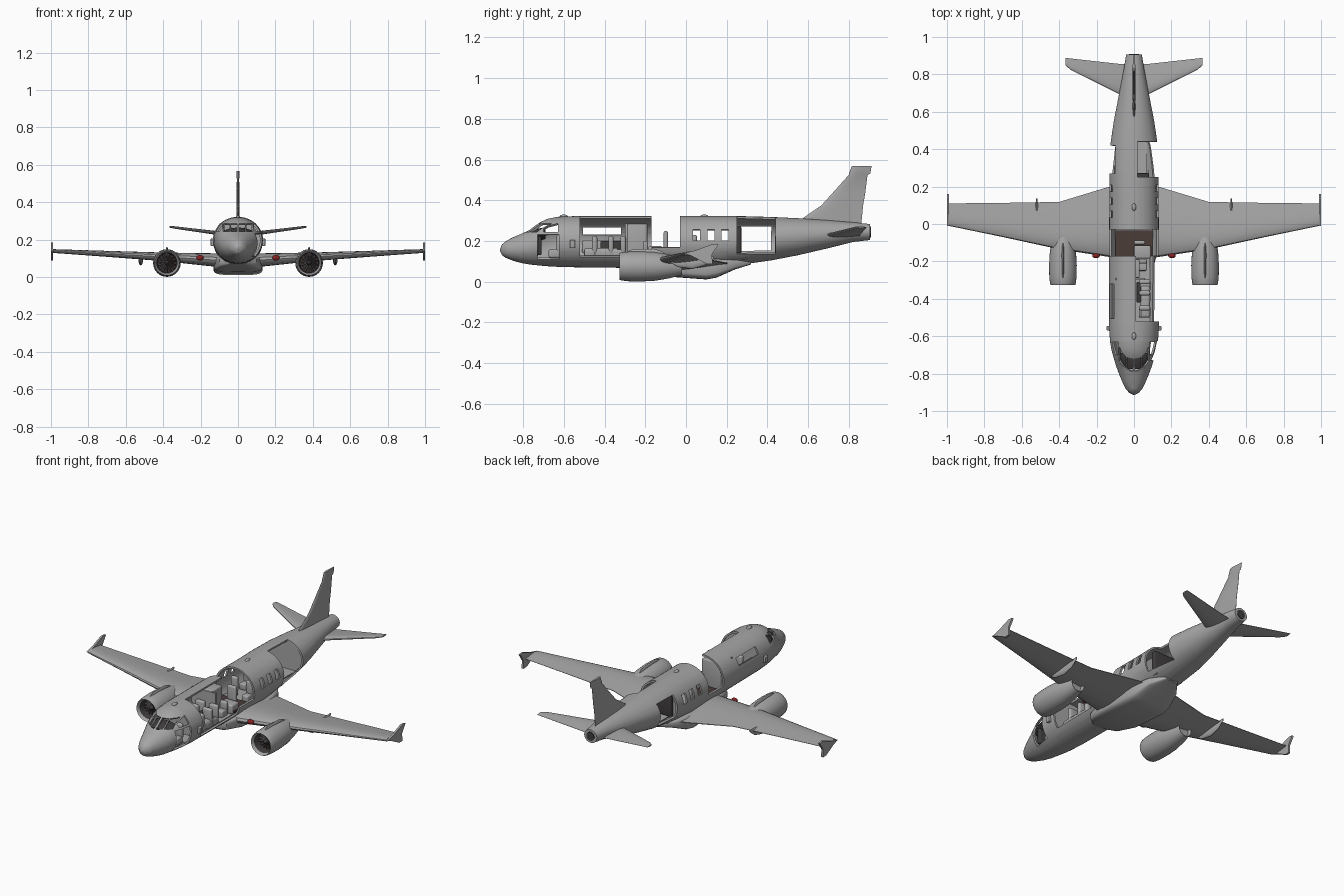
import bpy, bmesh, math
from mathutils import Matrix, Vector

if "Cube" in bpy.data.objects:
    bpy.data.objects.remove(bpy.data.objects["Cube"])

def mat(name, r, g, b):
    m = bpy.data.materials.new(name)
    m.diffuse_color = (r, g, b, 1)
    m.use_nodes = True
    m.node_tree.nodes["Principled BSDF"].inputs["Base Color"].default_value = m.diffuse_color
    return m

GREY = mat("hull_grey", 0.38, 0.38, 0.38)
DARK = mat("engine_dark", 0.05, 0.045, 0.045)
BROWN = mat("cabin_brown", 0.07, 0.045, 0.04)
RED = mat("light_red", 0.25, 0.015, 0.015)

def finish(bm, name, m, angle=35, normals=True):
    if normals:
        bmesh.ops.recalc_face_normals(bm, faces=bm.faces[:])
    me = bpy.data.meshes.new(name)
    bm.to_mesh(me)
    bm.free()
    me.materials.append(m)
    for p in me.polygons:
        p.use_smooth = True
    me.set_sharp_from_angle(angle=math.radians(angle))
    ob = bpy.data.objects.new(name, me)
    bpy.context.collection.objects.link(ob)
    return ob

def bridge(bm, rings):
    """Skin a list of point rings and cap both ends."""
    vs = [[bm.verts.new(p) for p in r] for r in rings]
    n = len(vs[0])
    for a, b in zip(vs, vs[1:]):
        for i in range(n):
            bm.faces.new((a[i], a[(i + 1) % n], b[(i + 1) % n], b[i]))
    bm.faces.new(vs[0])
    bm.faces.new(vs[-1])

def body(sections, cx=0, n=32, power=1.0):
    """Loft along y from (y, half width, top z, bottom z)."""
    bm = bmesh.new()
    rings = []
    for y, w, zt, zb in sections:
        ring = []
        for i in range(n):
            a = 2 * math.pi * i / n
            c, s = math.cos(a), math.sin(a)
            ring.append((cx + w * math.copysign(abs(c) ** power, c), y,
                         (zt + zb) / 2 + (zt - zb) / 2 * math.copysign(abs(s) ** power, s)))
        rings.append(ring)
    bridge(bm, rings)
    return bm

FOIL = [(0, 0), (.02, .4), (.08, .72), (.2, .95), (.35, 1), (.6, .7), (.85, .28), (1, .06)]

def foil(name, sections, vertical=False, side=1):
    """Loft a wing from (span, leading y, trailing y, offset, thickness)."""
    loop = FOIL + [(t, -h) for t, h in FOIL[:0:-1]]
    rings = []
    for s, le, te, off, th in sections:
        pts = [(le + t * (te - le), off + h * th / 2) for t, h in loop]
        rings.append([(h, y, s) if vertical else (s * side, y, h) for y, h in pts])
    bm = bmesh.new()
    bridge(bm, rings)
    return finish(bm, name, GREY)

def box(name, x0, x1, y0, y1, z0, z1, m=GREY, bevel=0.0):
    bm = bmesh.new()
    bmesh.ops.create_cube(bm, size=1)
    for v in bm.verts:
        v.co = Vector(((x0 + x1) / 2 + v.co.x * (x1 - x0), (y0 + y1) / 2 + v.co.y * (y1 - y0),
                       (z0 + z1) / 2 + v.co.z * (z1 - z0)))
    if bevel:
        bmesh.ops.bevel(bm, geom=bm.edges[:], offset=bevel, segments=3, affect='EDGES', profile=0.5)
    return finish(bm, name, m)

def ball(name, c, r, m=GREY):
    bm = bmesh.new()
    bmesh.ops.create_uvsphere(bm, u_segments=16, v_segments=10, radius=1,
                              matrix=Matrix.Translation(c) @ Matrix.Diagonal((*r, 1)))
    return finish(bm, name, m)

def cut(bm, x0, x1, y0, y1, z0, z1):
    """Open a box shaped hole in a skin."""
    lo, hi = (x0, y0, z0), (x1, y1, z1)
    for ax in range(3):
        for v in (lo[ax], hi[ax]):
            if abs(v) < 0.95:
                co, no = [0, 0, 0], [0, 0, 0]
                co[ax], no[ax] = v, 1
                bmesh.ops.bisect_plane(bm, geom=bm.verts[:] + bm.edges[:] + bm.faces[:],
                                       plane_co=co, plane_no=no, dist=1e-5)
    dead = [f for f in bm.faces
            if all(lo[i] < f.calc_center_median()[i] < hi[i] for i in range(3))]
    bmesh.ops.delete(bm, geom=dead, context='FACES')

# Fuselage skin
bm = body([(-.913, .005, .162, .150), (-.904, .024, .183, .130), (-.885, .042, .200, .117),
           (-.85, .060, .218, .103), (-.81, .077, .235, .092), (-.77, .092, .253, .085),
           (-.745, .100, .272, .082), (-.715, .109, .293, .079), (-.68, .119, .309, .076),
           (-.63, .128, .319, .073), (-.55, .134, .322, .071), (-.3, .134, .322, .068),
           (.1, .132, .322, .06), (.28, .132, .322, .085), (.42, .127, .318, .105),
           (.55, .108, .312, .13), (.7, .079, .302, .165), (.82, .056, .292, .195),
           (.905, .042, .283, .205)], n=48)
bmesh.ops.recalc_face_normals(bm, faces=bm.faces[:])
cut(bm, .012, 1, -.52, -.17, .122, 1)         # open cabin side
cut(bm, -1, 1, -.17, -.03, .168, 1)           # missing middle section
cut(bm, .02, 1, .25, .44, .135, 1)            # rear cargo opening
cut(bm, -1, -.05, .27, .42, .145, .278)       # rear left door
cut(bm, .05, 1, -.73, -.625, .11, .232)       # crew door
cut(bm, -1, -.05, -.505, -.32, .232, .272)    # long left window
for y in (.035, .105, .175):                  # cabin windows
    cut(bm, -1, 1, y, y + .034, .202, .256)
for s in (1, -1):                             # cockpit panes
    for a, b, y0, y1 in ((.006, .04, -.8, -.66), (.046, .08, -.8, -.66), (.086, 1, -.7, -.63)):
        cut(bm, min(a * s, b * s), max(a * s, b * s), y0, y1, .244, .287)
fus = finish(bm, "fuselage", GREY, normals=False)
sol = fus.modifiers.new("shell", 'SOLIDIFY')
sol.thickness, sol.offset = 0.011, -1
bpy.context.view_layer.objects.active = fus
bpy.ops.object.modifier_apply(modifier="shell")
for p in fus.data.polygons:
    p.use_smooth = True
fus.data.set_sharp_from_angle(angle=math.radians(35))

# Belly fairing
finish(body([(-.30, .04, .10, .07), (-.25, .10, .11, .05), (-.13, .130, .115, .028),
             (.1, .132, .115, .011), (.15, .126, .115, .02), (.24, .10, .11, .06),
             (.32, .04, .105, .085)], power=.42), "belly_fairing", GREY)

# Fin and tail exhaust
foil("fin", [(.27, .52, .86, 0, .016), (.32, .585, .865, 0, .016), (.375, .665, .87, 0, .016),
             (.43, .715, .88, 0, .015), (.525, .80, .892, 0, .013), (.53, .80, .905, 0, .016),
             (.568, .815, .912, 0, .014)], vertical=True)
finish(body([(.90, .026, .27, .218), (.908, .026, .27, .218)]), "tail_exhaust", DARK)

for s in (1, -1):
    # Wing, winglet and tailplane
    foil("wing", [(.05, -.19, .215, .088, .078), (.14, -.175, .197, .092, .07),
                  (.40, -.135, .118, .108, .046), (.7, -.07, .113, .124, .032),
                  (.99, -.01, .11, .139, .02)], side=s)
    bm = bmesh.new()
    outline = [(-.01, .14), (.05, .155), (.13, .185), (.16, .182), (.128, .135),
               (.13, .088), (.10, .088), (.03, .125)]
    bridge(bm, [[(s * x, y, z) for y, z in outline] for x in (.988, 1.0)])
    finish(bm, "winglet", GREY)
    foil("tailplane", [(.02, .655, .855, .222, .026), (.07, .69, .855, .23, .022),
                       (.34, .825, .885, .265, .013), (.366, .848, .888, .268, .008)], side=s)

    # Engine: cowl with hollow dark intake, fan, spinner, pylon
    cx, cz = s * .38, .075
    prof = [(-.255, .05), (-.31, .056), (-.324, .061), (-.327, .065), (-.318, .069), (-.28, .073),
            (-.22, .074), (-.15, .07), (-.08, .058), (-.02, .042), (-.04, .036)]
    cowl = finish(body([(y, r, cz + r, cz - r) for y, r in prof], cx), "engine_cowl", GREY)
    cowl.data.materials.append(DARK)
    for p in cowl.data.polygons:
        if p.center.y < -.24 and math.hypot(p.center.x - cx, p.center.z - cz) < .057:
            p.material_index = 1
    finish(body([(-.262, .051, cz + .051, cz - .051), (-.25, .051, cz + .051, cz - .051)], cx),
           "fan_disc", BROWN)
    bm = bmesh.new()
    for k in range(14):
        m = (Matrix.Translation((cx, -.27, cz)) @ Matrix.Rotation(k * math.tau / 14, 4, 'Y')
             @ Matrix.Translation((0, 0, .029)) @ Matrix.Rotation(.7, 4, 'Z')
             @ Matrix.Diagonal((.012, .002, .042, 1)))
        bmesh.ops.create_cube(bm, size=1, matrix=m)
    finish(bm, "fan_blades", DARK)
    finish(body([(y, r, cz + r, cz - r) for y, r in ((-.30, .002), (-.29, .009), (-.26, .016))],
                cx, 16), "spinner", DARK)
    finish(body([(-.29, .003, .148, .12), (-.26, .007, .160, .10), (-.16, .008, .162, .09),
                 (-.12, .006, .15, .09), (-.09, .003, .13, .09)], cx, 16), "engine_pylon", GREY)

    # Flap track fairing, wing light, nose probe
    finish(body([(-.08, .002, .10, .095), (-.04, .009, .11, .072), (.03, .012, .118, .062),
                 (.09, .009, .125, .078), (.135, .003, .125, .112)], s * .52, 16),
           "flap_fairing", GREY)
    ball("wing_light", (s * .203, -.17, .103), (.02, .013, .015), RED)
    box("side_probe", *sorted((s * .12, s * .146)), -.57, -.545, .165, .205, GREY, .004)

# Roof antennas
for y in (-.6, .09):
    ball("roof_antenna", (0, y, .321), (.012, .02, .009))

# Cabin floors, bulkheads and cockpit panel
box("cockpit_floor", -.07, .07, -.72, -.62, .112, .12)
box("cabin_floor", -.086, .086, -.62, .30, .112, .12)
box("rear_floor", -.07, .07, .25, .45, .132, .138)
box("gap_floor", -.10, .10, -.17, -.035, .128, .14, BROWN)

def bulkhead(name, y, w, top, bottom, m=GREY):
    finish(body([(y, w, top, bottom), (y + .008, w, top, bottom)]), name, m)

bulkhead("front_bulkhead", -.535, .125, .312, .08)
bulkhead("rear_bulkhead", .236, .123, .25, .09)
bulkhead("tail_bulkhead", .445, .114, .305, .118)
box("rear_locker", -.09, .08, .247, .272, .14, .27, DARK, .005)
box("cabin_partition", -.10, .06, -.30, -.288, .12, .285)
box("galley_cabinet", -.095, .03, -.288, -.19, .12, .285, GREY, .006)
box("instrument_panel", -.07, .07, -.735, -.71, .13, .235, DARK, .006)
finish(body([(-.775, .05, .244, .20), (-.745, .066, .257, .20), (-.71, .08, .264, .205),
             (-.69, .085, .262, .21)]), "panel_hood", DARK)

def seat(x, y, w=.042, back=.23, m=GREY):
    box("seat_base", x - w / 2, x + w / 2, y - .03, y + .025, .118, .158, m, .008)
    box("seat_back", x - w / 2, x + w / 2, y + .008, y + .034, .14, back, m, .01)

for x in (-.045, .045):
    seat(x, -.645, .05)
    for y in (-.47, -.39, -.33):
        seat(x + .012, y, .06, .225)
seat(.04, -.22, .06, .20)
box("gap_cabinet", .0, .09, -.185, -.115, .12, .175, GREY, .01)
box("gap_seat_back", .0, .06, -.11, -.088, .13, .25, GREY, .01)
for x in (-.05, .05):
    for y in (.02, .14):
        seat(x, y)
# Long couch, side ledge and dark storage in the open bay
box("couch", .035, .085, -.50, -.33, .118, .165, GREY, .012)
box("side_ledge", -.112, -.08, -.51, -.31, .14, .205, GREY, .008)
box("bay_storage", .014, .035, -.42, -.31, .118, .2, DARK, .005)
